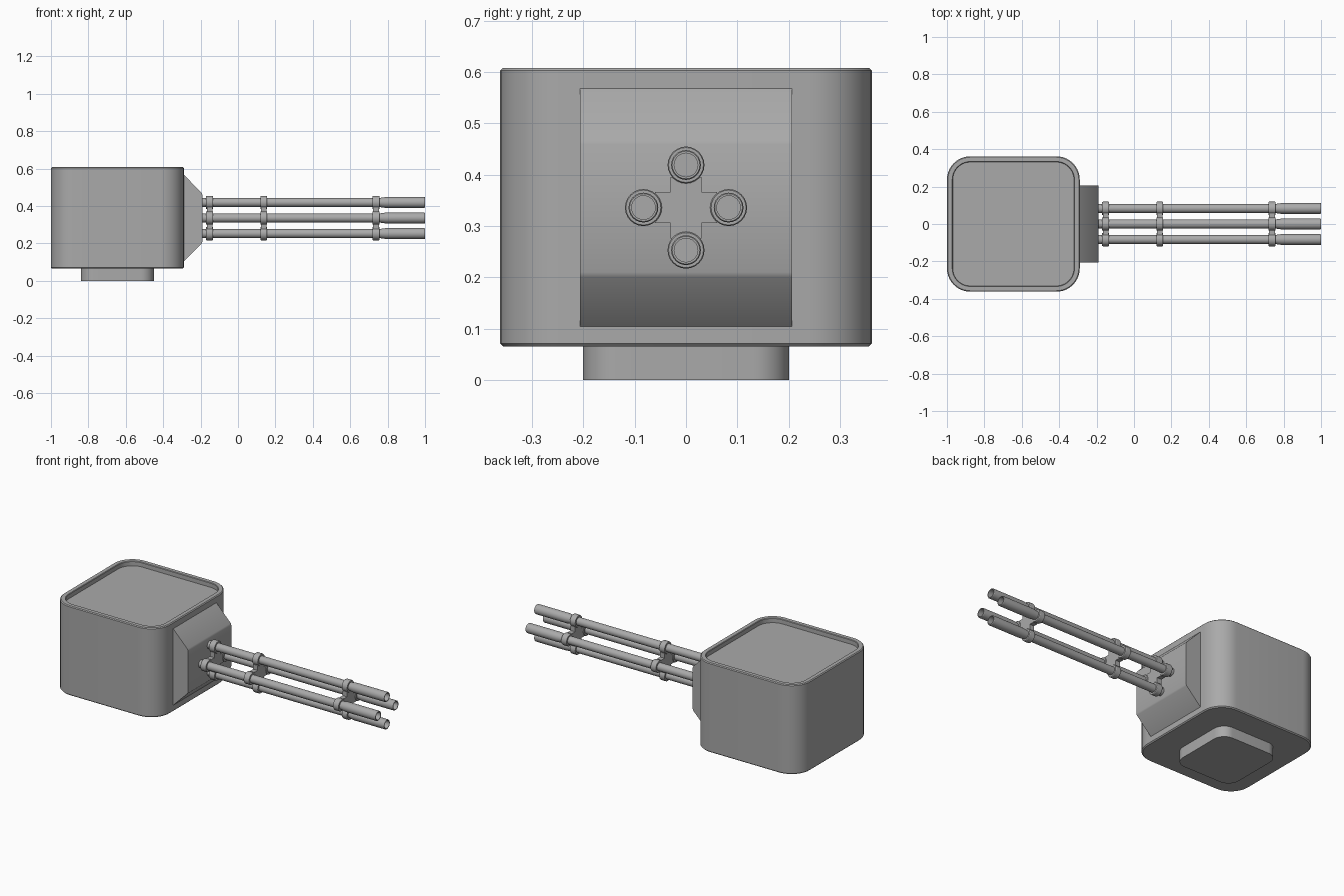
import bpy, bmesh
from math import cos, sin, pi, radians

if "Cube" in bpy.data.objects:
    bpy.data.objects.remove(bpy.data.objects["Cube"])

grey = bpy.data.materials.new("grey_metal")
grey.use_nodes = True
COLOUR = (0.4, 0.4, 0.4, 1)
grey.diffuse_color = COLOUR
grey.node_tree.nodes["Principled BSDF"].inputs["Base Color"].default_value = COLOUR


def finish(name, bm):
    bmesh.ops.recalc_face_normals(bm, faces=bm.faces)
    mesh = bpy.data.meshes.new(name)
    bm.to_mesh(mesh)
    bm.free()
    mesh.materials.append(grey)
    ob = bpy.data.objects.new(name, mesh)
    bpy.context.collection.objects.link(ob)
    bpy.ops.object.select_all(action='DESELECT')
    ob.select_set(True)
    bpy.context.view_layer.objects.active = ob
    bpy.ops.object.shade_smooth_by_angle(angle=radians(30))
    return ob


def loft(name, rings, closed=False):
    """Skin a list of equal point rings; cap both ends unless closed."""
    bm = bmesh.new()
    rows = [[bm.verts.new(p) for p in ring] for ring in rings]
    pairs = list(zip(rows, rows[1:]))
    if closed:
        pairs.append((rows[-1], rows[0]))
    else:
        bm.faces.new(rows[0])
        bm.faces.new(rows[-1])
    n = len(rows[0])
    for a, b in pairs:
        for i in range(n):
            j = (i + 1) % n
            bm.faces.new((a[i], a[j], b[j], b[i]))
    return finish(name, bm)


def rounded_ring(cx, hx, hy, r, inset, z, seg=10):
    """Rounded rectangle outline, shrunk by inset, at height z."""
    pts = []
    for k, (sx, sy) in enumerate(((1, 1), (-1, 1), (-1, -1), (1, -1))):
        for i in range(seg + 1):
            a = (k + i / seg) * pi / 2
            pts.append((cx + sx * (hx - r) + (r - inset) * cos(a),
                        sy * (hy - r) + (r - inset) * sin(a), z))
    return pts


def tube(name, profile, y, z, closed=False, n=24):
    """Turn (x, radius) points about an axis along x."""
    rings = [[(x, y + r * cos(2 * pi * i / n), z + r * sin(2 * pi * i / n))
              for i in range(n)] for x, r in profile]
    return loft(name, rings, closed)


# Turret body with a shallow recessed roof
body_shape = [(0.006, 0.065), (0, 0.071), (0, 0.603), (0.005, 0.608),
              (0.028, 0.608), (0.031, 0.605), (0.031, 0.58)]
loft("turret_body", [rounded_ring(-0.645, 0.355, 0.362, 0.125, i, z)
                     for i, z in body_shape])

# Mounting base
loft("mounting_base", [rounded_ring(-0.645, 0.195, 0.201, 0.07, 0, z)
                       for z in (0, 0.075)])

# Wedge-shaped gun mantlet
side = [(-0.31, 0.104), (-0.29, 0.104), (-0.194, 0.2), (-0.19, 0.21),
        (-0.19, 0.46), (-0.194, 0.47), (-0.29, 0.568), (-0.31, 0.568)]
loft("gun_mantlet", [[(x, y, z) for x, z in side] for y in (-0.207, 0.207)])

# Four barrels with flared hollow muzzles, held by three clamps
AXIS, SPREAD = 0.336, 0.083
CLAMPS = (-0.152, 0.138, 0.738)
barrel = [(-0.21, 0.024), (0.755, 0.024), (0.79, 0.029), (0.997, 0.029),
          (1, 0.027), (1, 0.023), (0.85, 0.023)]
places = {"top": (0, 1), "bottom": (0, -1), "left": (1, 0), "right": (-1, 0)}
for word, (dy, dz) in places.items():
    y, z = dy * SPREAD, AXIS + dz * SPREAD
    tube(word + "_barrel", barrel, y, z)
    for number, x in enumerate(CLAMPS, 1):
        h = 0.018
        band = [(x - h, 0.022), (x - h, 0.034), (x - h + 0.003, 0.036),
                (x + h - 0.003, 0.036), (x + h, 0.034), (x + h, 0.022)]
        tube(f"{word}_clamp_ring_{number}", band, y, z, closed=True)

# Cross-shaped spacer plates between the rings
w, reach = 0.03, 0.06
quarter = [(reach, -w), (reach, w), (w, w)]
cross = []
for k in range(4):
    c, s = round(cos(k * pi / 2)), round(sin(k * pi / 2))
    cross += [(c * u - s * v, s * u + c * v) for u, v in quarter]
for number, x in enumerate(CLAMPS, 1):
    loft(f"clamp_cross_{number}", [[(x + d, u, AXIS + v) for u, v in cross]
                                   for d in (-0.015, 0.015)])
